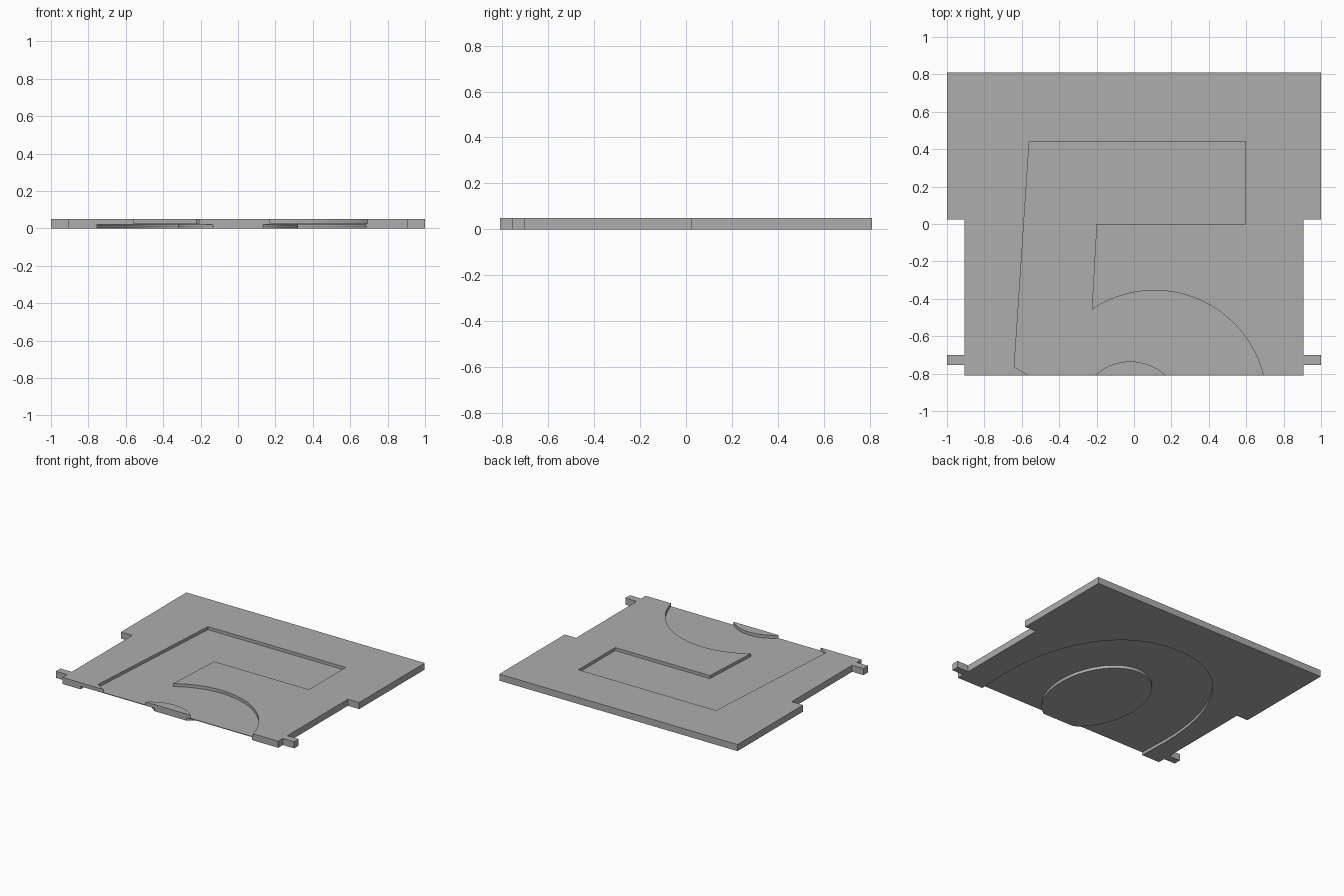
import bpy
import bmesh
from math import sin, cos, radians

if "Cube" in bpy.data.objects:
    bpy.data.objects.remove(bpy.data.objects["Cube"])

THICK = 0.05
FRONT = -0.81
PAST = -0.95          # cutters run past the front edge

grey = bpy.data.materials.new("plain_grey")
grey.use_nodes = True
grey.diffuse_color = (0.42, 0.42, 0.42, 1)
grey.node_tree.nodes["Principled BSDF"].inputs["Base Color"].default_value = grey.diffuse_color


def prism(name, outline, z0, z1):
    """Extrude a closed outline between two heights."""
    bm = bmesh.new()
    face = bm.faces.new([bm.verts.new((x, y, z0)) for x, y in outline])
    top = bmesh.ops.extrude_face_region(bm, geom=[face])["geom"]
    verts = [v for v in top if isinstance(v, bmesh.types.BMVert)]
    bmesh.ops.translate(bm, verts=verts, vec=(0, 0, z1 - z0))
    bmesh.ops.recalc_face_normals(bm, faces=bm.faces)
    mesh = bpy.data.meshes.new(name)
    bm.to_mesh(mesh)
    bm.free()
    mesh.materials.append(grey)
    obj = bpy.data.objects.new(name, mesh)
    bpy.context.collection.objects.link(obj)
    return obj


def arc(cx, cy, rx, ry, start, end, steps=40, power=2):
    """Points along a (super)elliptic arc, angles in degrees."""
    pts = []
    for i in range(steps + 1):
        a = radians(start + (end - start) * i / steps)
        c, s = cos(a), sin(a)
        bend = lambda v: (1 if v >= 0 else -1) * abs(v) ** (2 / power)
        pts.append((cx + rx * bend(c), cy + ry * bend(s)))
    return pts


def carve(target, cutter):
    mod = target.modifiers.new(cutter.name, "BOOLEAN")
    mod.operation = "DIFFERENCE"
    mod.solver = "EXACT"
    mod.object = cutter
    bpy.ops.object.select_all(action="DESELECT")
    bpy.context.view_layer.objects.active = target
    target.select_set(True)
    bpy.ops.object.modifier_apply(modifier=mod.name)
    bpy.data.objects.remove(cutter)


# Flap plate with side notches and hinge pins, mirrored from one half
half = [(0.905, FRONT), (0.905, -0.755), (1, -0.755), (1, -0.7),
        (0.905, -0.7), (0.905, 0.025), (1, 0.025), (1, 0.81)]
flap = prism("flap_plate", half + [(-x, y) for x, y in reversed(half)], 0, THICK)

# Shallow pocket in the upper face
upper = [(-0.56, 0.44), (0.595, 0.44), (0.595, 0), (-0.2, 0)]
upper += arc(0.11, -0.955, 0.6, 0.6, 124, 10)
upper += [(0.7, PAST)]
upper += arc(-0.02, -1.013, 0.278, 0.278, 20, 160)
upper += [(-0.3, PAST), (-0.56, PAST), (-0.56, FRONT), (-0.64, -0.765)]
carve(flap, prism("upper_pocket_cutter", upper, 0.027, THICK + 0.05))

# Arched pocket in the lower face, around an oval raised centre
lower = [(-0.75, PAST)]
lower += arc(-0.02, -0.58, 0.74, 1.03, 180, 90, power=2.2)
lower += arc(-0.02, -0.58, 0.715, 1.03, 90, 0, power=2.2)[1:]
lower += [(0.68, PAST), (0.135, PAST)]
lower += arc(0, -0.4, 0.322, 0.45, -65.5, 245.5, steps=64)
lower += [(-0.135, PAST)]
carve(flap, prism("lower_pocket_cutter", lower, -0.05, 0.022))

bpy.ops.object.shade_smooth_by_angle(angle=radians(30))
